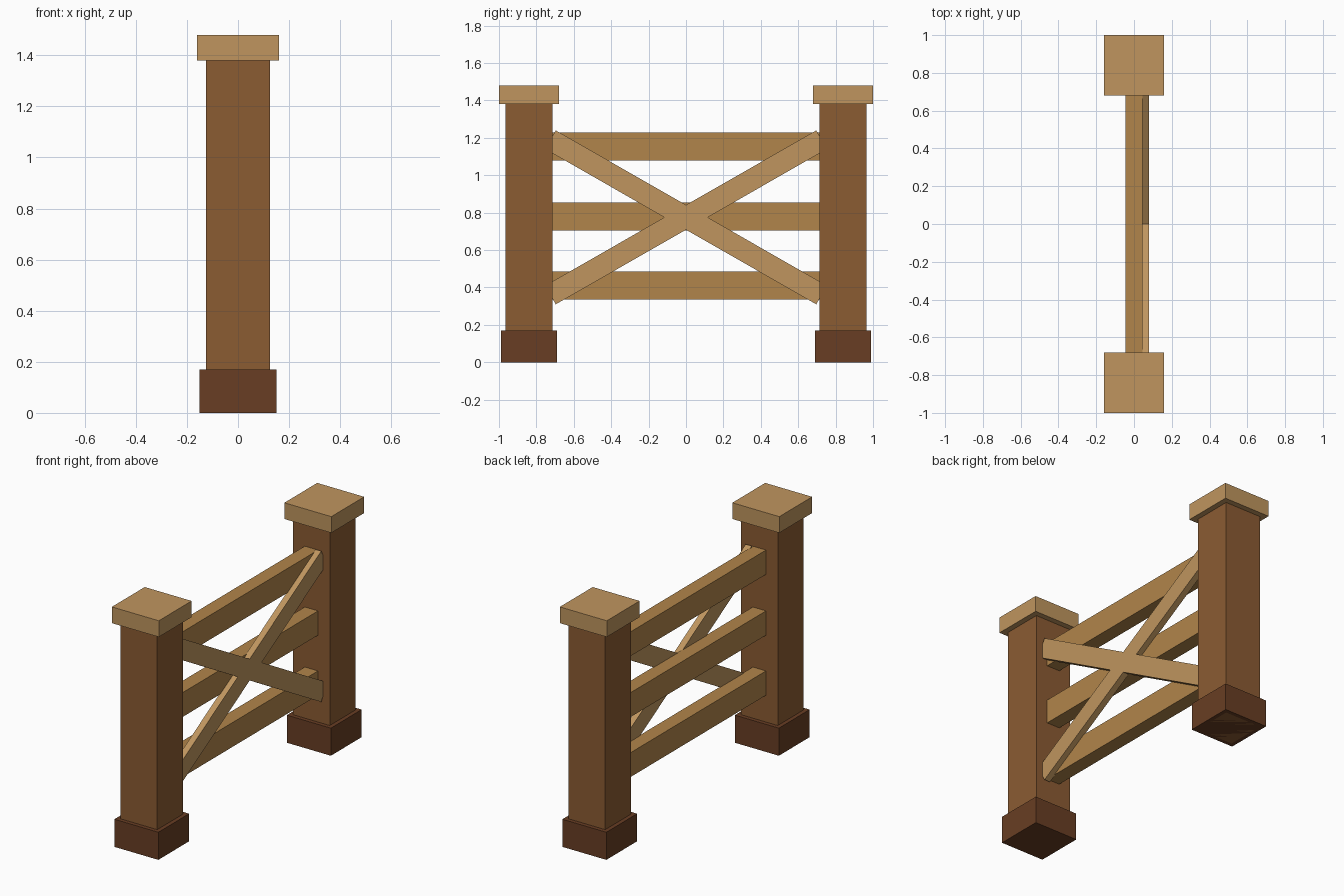
import bpy
from math import atan2, hypot

if "Cube" in bpy.data.objects:
    bpy.data.objects.remove(bpy.data.objects["Cube"])


def material(name, rgb):
    m = bpy.data.materials.new(name)
    # sRGB bytes to linear
    m.diffuse_color = [(c / 255) ** 2.2 for c in rgb] + [1]
    m.use_nodes = True
    m.node_tree.nodes["Principled BSDF"].inputs["Base Color"].default_value = m.diffuse_color
    return m


POST = material("post_wood", (138, 92, 54))
BASE = material("dark_wood", (104, 64, 40))
LIGHT = material("light_wood", (190, 148, 95))
RAIL = material("rail_wood", (176, 132, 76))


def box(name, center, size, mat, tilt=0):
    bpy.ops.mesh.primitive_cube_add(size=1, location=center, rotation=(tilt, 0, 0))
    ob = bpy.context.object
    ob.name = name
    ob.scale = size
    ob.data.materials.append(mat)
    return ob


# Two posts, each with a foot block and a cap
for side, y in (("front", -0.84), ("back", 0.84)):
    box(side + "_post", (0, y, 0.69), (0.25, 0.25, 1.38), POST)
    box(side + "_post_foot", (0, y, 0.085), (0.30, 0.30, 0.17), BASE)
    box(side + "_post_cap", (0, y, 1.43), (0.32, 0.32, 0.10), LIGHT)

# Three horizontal rails
for name, z in (("lower", 0.41), ("middle", 0.78), ("upper", 1.155)):
    box(name + "_rail", (0, 0, z), (0.09, 1.44, 0.15), RAIL)

# Crossed braces on the +x face
run, rise = 1.45, 0.83
for name, s in (("rising", 1), ("falling", -1)):
    box(name + "_brace", (0.06, 0, 0.775), (0.04, hypot(run, rise), 0.115),
        LIGHT, s * atan2(rise, run))
